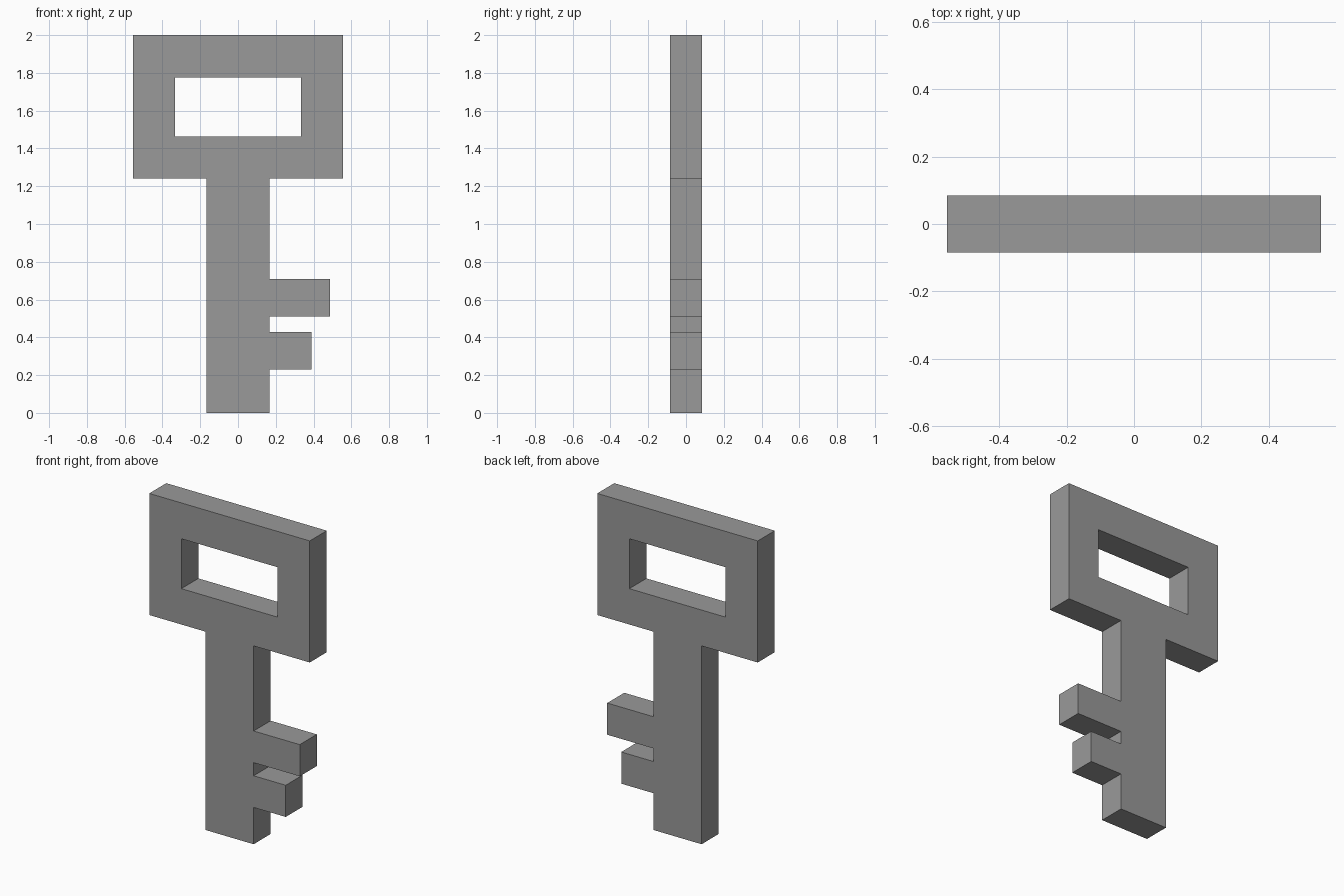
import bpy, bmesh, math
from mathutils import Vector

if "Cube" in bpy.data.objects:
    bpy.data.objects.remove(bpy.data.objects["Cube"])

HALF_T = 0.084   # half thickness
HEAD, SHAFT = 0.555, 0.167

# Outer silhouette (x, z): shaft, two teeth, head
outline = [(-SHAFT, 0), (SHAFT, 0),
           (SHAFT, 0.23), (0.389, 0.23), (0.389, 0.428), (SHAFT, 0.428),
           (SHAFT, 0.51), (0.486, 0.51), (0.486, 0.708), (SHAFT, 0.708),
           (SHAFT, 1.24), (HEAD, 1.24), (HEAD, 2), (-HEAD, 2),
           (-HEAD, 1.24), (-SHAFT, 1.24)]
# Window in the head
window = [(-0.333, 1.464), (0.333, 1.464), (0.333, 1.776), (-0.333, 1.776)]

bm = bmesh.new()
edges = []
for loop in (outline, window):
    vs = [bm.verts.new((x, -HALF_T, z)) for x, z in loop]
    edges += [bm.edges.new((a, b)) for a, b in zip(vs, vs[1:] + vs[:1])]

# Fill the front, then extrude it to the back
bmesh.ops.triangle_fill(bm, edges=edges, use_beauty=True, normal=Vector((0, -1, 0)))
ext = bmesh.ops.extrude_face_region(bm, geom=bm.faces[:], use_keep_orig=True)
back = [g for g in ext["geom"] if isinstance(g, bmesh.types.BMVert)]
bmesh.ops.translate(bm, verts=back, vec=(0, 2 * HALF_T, 0))
bmesh.ops.recalc_face_normals(bm, faces=bm.faces[:])
bmesh.ops.dissolve_limit(bm, angle_limit=math.radians(1),
                         verts=bm.verts[:], edges=bm.edges[:])

mesh = bpy.data.meshes.new("key")
bm.to_mesh(mesh)
bm.free()

# Dark grey metal
metal = bpy.data.materials.new("dark_metal")
metal.diffuse_color = (0.32, 0.32, 0.32, 1)
metal.use_nodes = True
metal.node_tree.nodes["Principled BSDF"].inputs["Base Color"].default_value = metal.diffuse_color
mesh.materials.append(metal)
bpy.context.collection.objects.link(bpy.data.objects.new("key", mesh))
